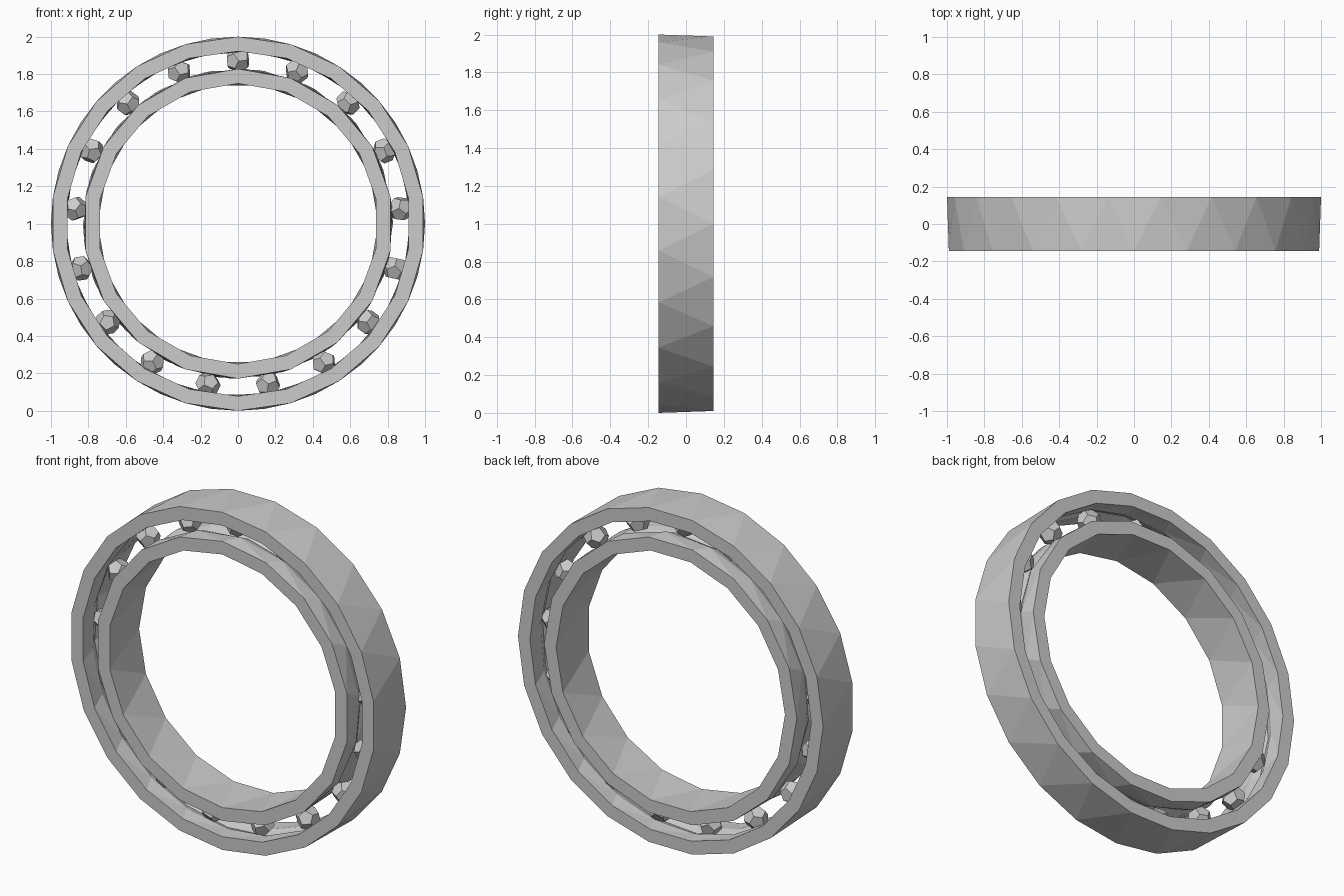
import bpy, bmesh, math, random
from mathutils import Vector, Euler

if "Cube" in bpy.data.objects:
    bpy.data.objects.remove(bpy.data.objects["Cube"])

random.seed(4)
CENTRE_Z = 1.0
HALF = 0.145          # half the bearing width
BALL_COUNT = 17


def finish(bm, name):
    bmesh.ops.recalc_face_normals(bm, faces=bm.faces[:])
    mesh = bpy.data.meshes.new(name)
    bm.to_mesh(mesh)
    bm.free()
    obj = bpy.data.objects.new(name, mesh)
    bpy.context.collection.objects.link(obj)
    return obj


def race(name, profile, sides):
    """Revolve a closed (radius, y) profile about y; the back is turned
    half a step so the walls break into zigzag triangles."""
    bm = bmesh.new()
    step = 2 * math.pi / sides
    loops = []
    for i in range(sides):
        loop = []
        for r, y in profile:
            a = step * (i + 0.5 * (y + HALF) / (2 * HALF))
            loop.append(bm.verts.new((r * math.sin(a), y, CENTRE_Z + r * math.cos(a))))
        loops.append(loop)
    n = len(profile)
    for i in range(sides):
        a, b = loops[i], loops[(i + 1) % sides]
        for j in range(n):
            k = (j + 1) % n
            # split each quad along its shorter diagonal
            if (a[j].co - b[k].co).length < (b[j].co - a[k].co).length:
                bm.faces.new((a[j], a[k], b[k]))
                bm.faces.new((a[j], b[k], b[j]))
            else:
                bm.faces.new((a[j], a[k], b[j]))
                bm.faces.new((a[k], b[k], b[j]))
    return finish(bm, name)


# outer and inner rings, each with a shallow ball groove
race("outer_ring", [(1.0, -HALF), (1.0, HALF), (0.922, HALF), (0.922, 0.047),
                    (0.942, 0), (0.922, -0.047), (0.922, -HALF)], 22)
race("inner_ring", [(0.75, -HALF), (0.75, HALF), (0.828, HALF), (0.828, 0.047),
                    (0.806, 0), (0.828, -0.047), (0.828, -HALF)], 18)


def ball_mesh(radius):
    """Faceted ball: twelve pentagons made as the dual of an icosahedron."""
    ico = bmesh.new()
    bmesh.ops.create_icosphere(ico, subdivisions=1, radius=1)
    bm = bmesh.new()
    for f in ico.faces:
        bm.verts.new(f.calc_center_median().normalized() * radius)
    ico.free()
    bmesh.ops.convex_hull(bm, input=bm.verts[:])
    bmesh.ops.dissolve_limit(bm, angle_limit=0.02, verts=bm.verts[:], edges=bm.edges[:])
    return bm


# rolling balls
for i in range(BALL_COUNT):
    a = 2 * math.pi * i / BALL_COUNT
    bm = ball_mesh(0.068)
    turn = Euler([random.uniform(0, math.tau) for _ in range(3)]).to_matrix()
    bmesh.ops.rotate(bm, verts=bm.verts[:], cent=(0, 0, 0), matrix=turn)
    ball = finish(bm, f"ball_{i + 1}")
    ball.location = Vector((0.873 * math.sin(a), 0, CENTRE_Z + 0.873 * math.cos(a)))
